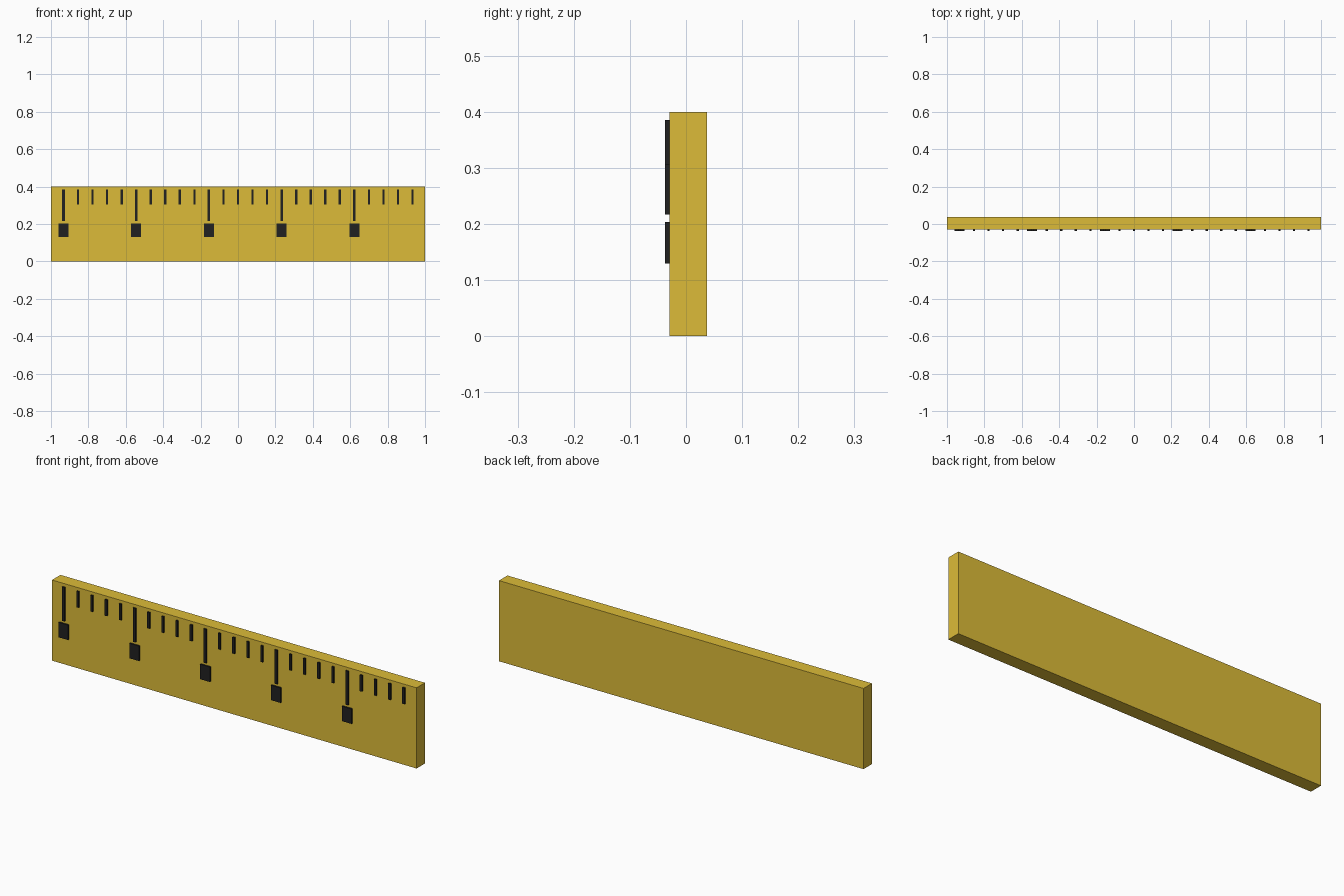
import bpy

if "Cube" in bpy.data.objects:
    bpy.data.objects.remove(bpy.data.objects["Cube"])

def material(name, color):
    m = bpy.data.materials.new(name)
    m.diffuse_color = color
    m.use_nodes = True
    m.node_tree.nodes["Principled BSDF"].inputs["Base Color"].default_value = m.diffuse_color
    return m

yellow = material("yellow", (0.72, 0.50, 0.04, 1))
black = material("black", (0.015, 0.015, 0.015, 1))

def box(name, x, y, z, mat):
    """Box from (min, max) ranges on each axis."""
    bpy.ops.mesh.primitive_cube_add(size=1, location=[sum(r) / 2 for r in (x, y, z)])
    ob = bpy.context.object
    ob.name = name
    ob.scale = [r[1] - r[0] for r in (x, y, z)]
    bpy.ops.object.transform_apply(location=False, rotation=False, scale=True)
    ob.data.materials.append(mat)
    return ob

# Ruler body
FACE = -0.029
box("ruler_body", (-1, 1), (FACE, 0.037), (0, 0.4), yellow)

# Raised graduation marks, every fifth one long with a number block below
COUNT, END, TOP = 25, 0.933, 0.385
depth = (-0.037, FACE)
for i in range(COUNT):
    x = -END + 2 * END * i / (COUNT - 1)
    major = i % 5 == 0 and i < COUNT - 1
    half = 0.007 if major else 0.006
    bottom = 0.217 if major else 0.305
    box("long_mark" if major else "short_mark", (x - half, x + half), depth, (bottom, TOP), black)
    if major:
        box("number_block", (x - 0.0265, x + 0.0265), depth, (0.13, 0.204), black)
